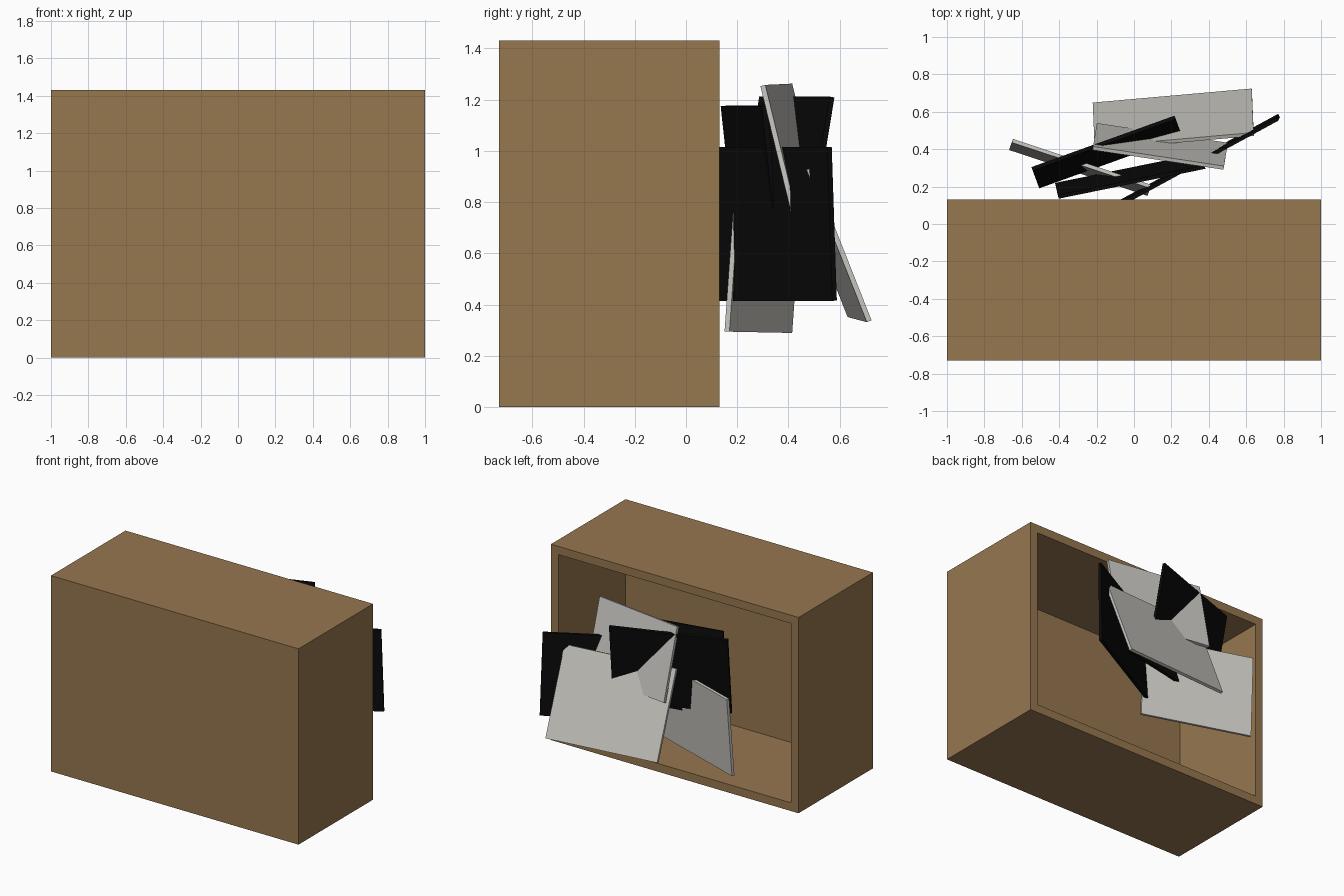
import bpy, bmesh
from mathutils import Vector

if "Cube" in bpy.data.objects:
    bpy.data.objects.remove(bpy.data.objects["Cube"])


def material(name, colour):
    m = bpy.data.materials.new(name)
    m.diffuse_color = (*colour, 1)
    m.use_nodes = True
    m.node_tree.nodes["Principled BSDF"].inputs["Base Color"].default_value = m.diffuse_color
    return m


brown = material("cardboard_brown", (0.305, 0.184, 0.078))
pale = material("paper_grey", (0.58, 0.565, 0.53))
black = material("ink_black", (0.003, 0.003, 0.003))


def finish(bm, name, mat):
    bmesh.ops.recalc_face_normals(bm, faces=bm.faces)
    me = bpy.data.meshes.new(name)
    bm.to_mesh(me)
    bm.free()
    me.materials.append(mat)
    ob = bpy.data.objects.new(name, me)
    bpy.context.collection.objects.link(ob)
    return ob


# Box with its back side open: inset the back face and push it inward
WALL = 0.085
bm = bmesh.new()
bmesh.ops.create_cube(bm, size=1)
bmesh.ops.scale(bm, vec=(2, 0.86, 1.43), verts=bm.verts)
bmesh.ops.translate(bm, vec=(0, -0.30, 0.715), verts=bm.verts)
back = max(bm.faces, key=lambda f: f.calc_center_median().y)
bmesh.ops.inset_individual(bm, faces=[back], thickness=WALL)
floor = bmesh.ops.extrude_discrete_faces(bm, faces=[back])["faces"][0]
bmesh.ops.translate(bm, vec=(0, -(0.86 - WALL), 0), verts=floor.verts)
finish(bm, "open_box", brown)


# Flat sheet spanned by its low-x top corner, high-x top corner and low-x bottom corner
def sheet(name, mat, a, b, c, thickness=0.02):
    a, b, c = Vector(a), Vector(b), Vector(c)
    n = (b - a).cross(c - a).normalized() * thickness / 2
    corners = [a, b, b + c - a, c]
    bm = bmesh.new()
    near = [bm.verts.new(p + n) for p in corners]
    far = [bm.verts.new(p - n) for p in corners]
    bm.faces.new(near)
    bm.faces.new(far[::-1])
    for i in range(4):
        j = (i + 1) % 4
        bm.faces.new((near[i], far[i], far[j], near[j]))
    return finish(bm, name, mat)


# Pale sheets
sheet("pale_sheet_outer", pale, (-0.21, 0.405, 0.95), (0.64, 0.48, 0.93), (-0.22, 0.64, 0.355))
sheet("pale_sheet_upper", pale, (-0.22, 0.405, 1.26), (0.48, 0.30, 1.255), (-0.20, 0.53, 0.745))
sheet("pale_sheet_lower", pale, (-0.65, 0.445, 0.86), (0.09, 0.20, 0.865), (-0.665, 0.405, 0.29))

# Black sheets
sheet("black_sheet_side", black, (-0.08, 0.10, 1.015), (0.765, 0.56, 1.015), (-0.07, 0.12, 0.415))
sheet("black_sheet_inner", black, (-0.405, 0.145, 1.175), (0.38, 0.305, 1.175), (-0.42, 0.21, 0.58))
sheet("black_sheet_middle", black, (-0.545, 0.295, 1.21), (0.22, 0.57, 1.21), (-0.51, 0.20, 0.63))
